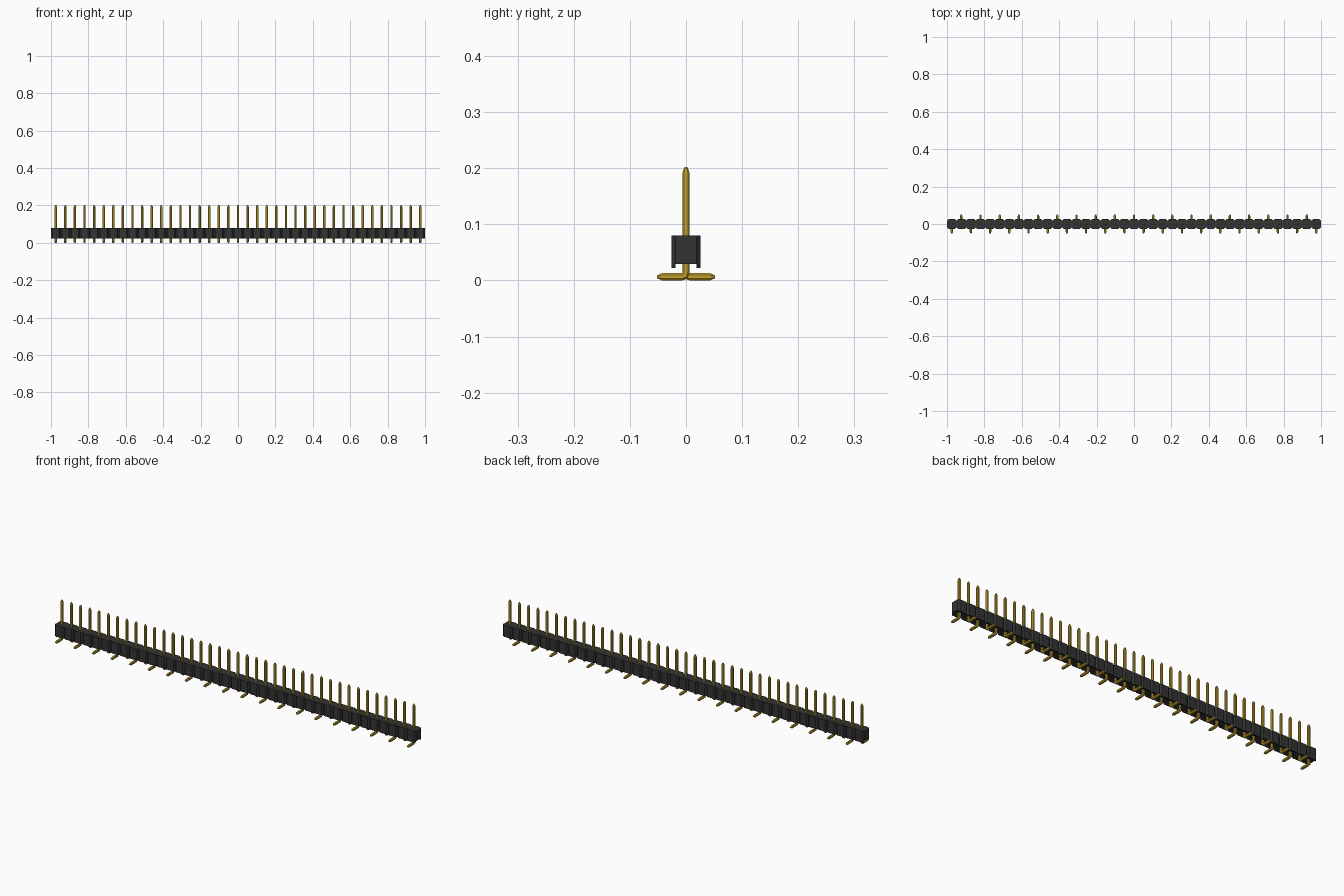
import bpy
import bmesh
import math
from mathutils import Vector

cube = bpy.data.objects.get("Cube")
if cube:
    bpy.data.objects.remove(cube, do_unlink=True)

COUNT = 39
PITCH = 2 / COUNT
HALF = PITCH / 2
PIN = 0.0064        # half thickness of a pin


def material(name, color, metallic=0.0):
    m = bpy.data.materials.new(name)
    m.use_nodes = True
    m.diffuse_color = color
    bsdf = m.node_tree.nodes["Principled BSDF"]
    bsdf.inputs["Base Color"].default_value = color
    bsdf.inputs["Roughness"].default_value = 0.5
    bsdf.inputs["Metallic"].default_value = metallic
    return m


gold = material("gold", (0.56, 0.37, 0.03, 1))
black = material("black plastic", (0.033, 0.034, 0.035, 1))


def make_object(name, bm, mat, count, step):
    """Turn a bmesh into an object repeated along x."""
    bmesh.ops.recalc_face_normals(bm, faces=bm.faces)
    mesh = bpy.data.meshes.new(name)
    bm.to_mesh(mesh)
    bm.free()
    mesh.materials.append(mat)
    obj = bpy.data.objects.new(name, mesh)
    bpy.context.collection.objects.link(obj)
    arr = obj.modifiers.new("repeat", 'ARRAY')
    arr.count = count
    arr.use_relative_offset = False
    arr.use_constant_offset = True
    arr.constant_offset_displace = (step, 0, 0)
    return obj


def loft(bm, rings):
    """Skin a list of equal rings of points and cap both ends."""
    loops = [[bm.verts.new(p) for p in ring] for ring in rings]
    n = len(loops[0])
    for a, b in zip(loops, loops[1:]):
        for i in range(n):
            j = (i + 1) % n
            bm.faces.new((a[i], a[j], b[j], b[i]))
    bm.faces.new(loops[0])
    bm.faces.new(loops[-1])


def prism(bm, outline, z0, z1):
    loft(bm, [[(x, y, z) for x, y in outline] for z in (z0, z1)])


# Housing: one chamfered block per pin, with two lips leaving a channel below
CH = 0.0072
W = 0.0255
inner = W - CH
flat = HALF - CH
bm = bmesh.new()
prism(bm, [(flat, -W), (HALF, -inner), (HALF, inner), (flat, W),
           (-flat, W), (-HALF, inner), (-HALF, -inner), (-flat, -W)], 0.029, 0.08)
for s in (-1, 1):
    prism(bm, [(-HALF, s * inner), (HALF, s * inner),
               (flat, s * W), (-flat, s * W)], 0.022, 0.029)
housing = make_object("housing", bm, black, COUNT, PITCH)
housing.location.x = -1 + HALF


def pin_mesh(side):
    """Chamfered square wire: flat foot, tight bend, upright with tapered tip."""
    r = 0.008
    # path stations: y, z, angle of travel (0 = along foot, 90 = up), scale
    stations = [(0.0515, PIN, 0, 0.4), (0.043, PIN, 0, 1)]
    for k in range(6):
        a = math.radians(k * 18)
        stations.append((r - r * math.sin(a), PIN + r - r * math.cos(a), a, 1))
    stations += [(0, 0.192, math.pi / 2, 1), (0, 0.202, math.pi / 2, 0.4)]
    c = PIN * 0.5
    section = [(PIN, -c), (PIN, c), (c, PIN), (-c, PIN),
               (-PIN, c), (-PIN, -c), (-c, -PIN), (c, -PIN)]
    rings = []
    for y, z, a, k in stations:
        n = Vector((0, math.sin(a), math.cos(a)))
        ring = []
        for u, v in section:
            p = Vector((u * k, y, z)) + n * (v * k)
            p.y *= side
            ring.append(p)
        rings.append(ring)
    bm = bmesh.new()
    loft(bm, rings)
    return bm


# Pins: feet point alternately to the front and the back
front = make_object("front_foot_pins", pin_mesh(-1), gold, (COUNT + 1) // 2, 2 * PITCH)
front.location.x = -1 + HALF
back = make_object("back_foot_pins", pin_mesh(1), gold, COUNT // 2, 2 * PITCH)
back.location.x = -1 + HALF + PITCH
